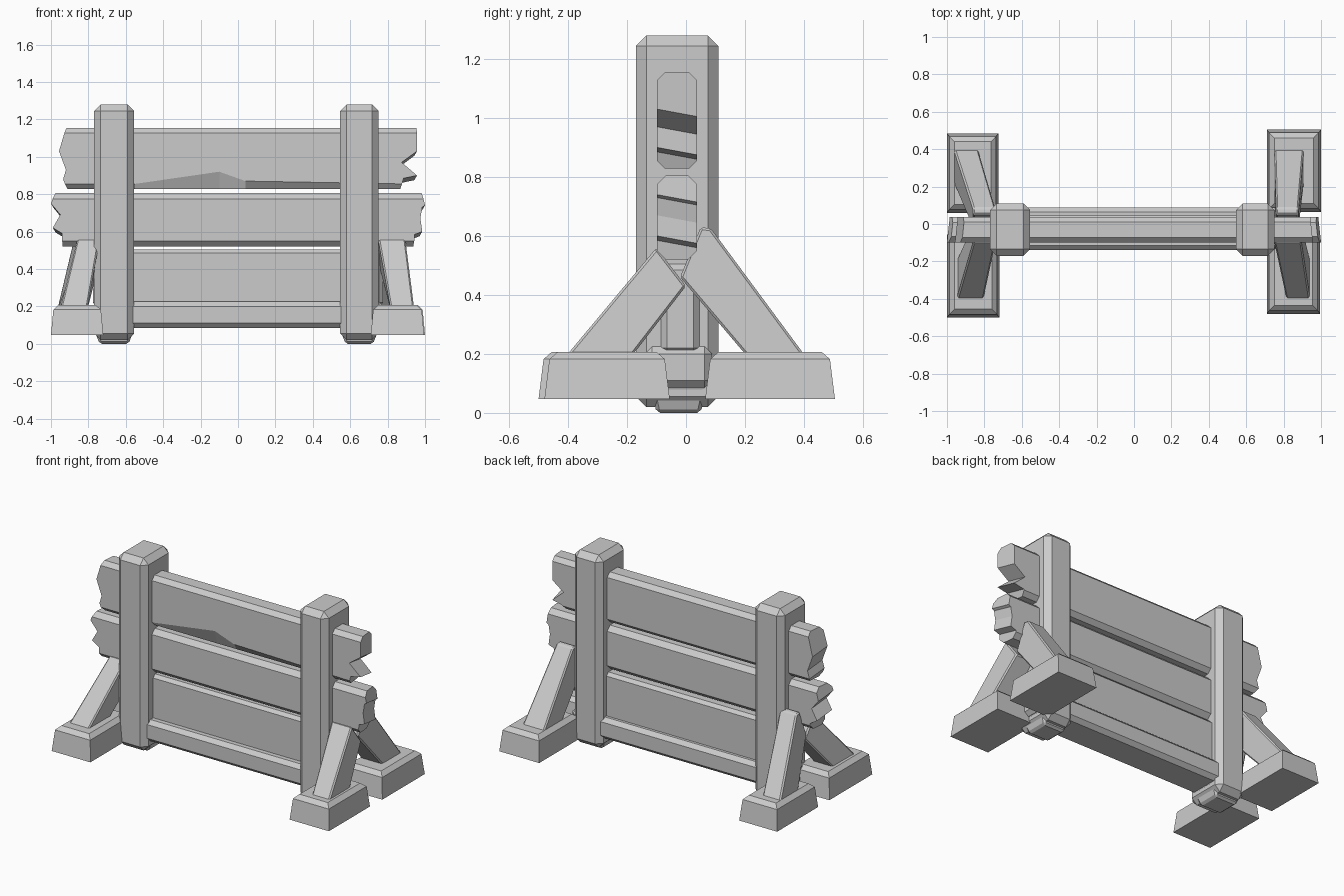
import bpy, bmesh
from mathutils import Vector

if "Cube" in bpy.data.objects:
    bpy.data.objects.remove(bpy.data.objects["Cube"])


def finish(name, bm, z_shift=0.0):
    bmesh.ops.recalc_face_normals(bm, faces=bm.faces)
    mesh = bpy.data.meshes.new(name)
    bm.to_mesh(mesh)
    bm.free()
    ob = bpy.data.objects.new(name, mesh)
    bpy.context.collection.objects.link(ob)
    return ob


def chamfer(bm, edges, width):
    bmesh.ops.bevel(bm, geom=list(edges), offset=width, segments=1,
                    affect='EDGES', clamp_overlap=True)


def loft(bm, ring_a, ring_b):
    a = [bm.verts.new(p) for p in ring_a]
    b = [bm.verts.new(p) for p in ring_b]
    bm.faces.new(a)
    bm.faces.new(b[::-1])
    n = len(a)
    for i in range(n):
        j = (i + 1) % n
        bm.faces.new((a[i], b[i], b[j], a[j]))


def rect(x0, x1, y0, y1, z):
    return [(x0, y0, z), (x1, y0, z), (x1, y1, z), (x0, y1, z)]


def block(name, bottom, top, width, keep=lambda e: True):
    bm = bmesh.new()
    loft(bm, bottom, top)
    chamfer(bm, [e for e in bm.edges if keep(e)], width)
    return finish(name, bm)


def plank(name, outline, y0, y1, z0, z1, width, dent=False):
    """Extruded front outline with slanted broken ends and chamfered long edges."""
    bm = bmesh.new()
    slant = lambda z: z - 0.025 if z0 + 0.01 < z < z1 - 0.01 else z
    loft(bm, [(x, y0, z) for x, z in outline],
         [(x * 0.985, y1, slant(z)) for x, z in outline])
    chamfer(bm, [e for e in bm.edges if abs(e.verts[0].co.x - e.verts[1].co.x) > 1.0], width)
    if dent:
        # Worn facet on the lower front edge
        for x in (-0.55, -0.1, 0.04):
            bmesh.ops.bisect_plane(bm, geom=bm.verts[:] + bm.edges[:] + bm.faces[:],
                                   plane_co=(x, 0, 0), plane_no=(1, 0, 0))
        for v in bm.verts:
            if v.co.y < y0 + 0.005 and v.co.z < (z0 + z1) / 2:
                if abs(v.co.x + 0.1) < 0.01:
                    v.co.z += 0.065
                elif abs(v.co.x - 0.04) < 0.01:
                    v.co.z += 0.015
    return finish(name, bm)


# Upright posts with small tapered footings
for side, x0, x1 in (("left", -0.77, -0.555), ("right", 0.545, 0.752)):
    block(f"{side}_post", rect(x0, x1, -0.17, 0.11, 0.02),
          rect(x0, x1, -0.17, 0.11, 1.28), 0.036)
    block(f"{side}_post_footing", rect(x0 + 0.03, x1 - 0.03, -0.10, 0.05, 0.0),
          rect(x0 - 0.005, x1 + 0.005, -0.12, 0.07, 0.09), 0.012)

# Two broken-ended planks that pass through the posts
plank("top_plank",
      [(-0.92, 1.155), (-0.957, 1.03), (-0.92, 0.93), (-0.935, 0.88), (-0.915, 0.828),
       (0.87, 0.828), (0.885, 0.885), (0.957, 0.90), (0.875, 0.97), (0.957, 1.03),
       (0.957, 1.155)], -0.098, 0.037, 0.828, 1.155, 0.035, dent=True)
plank("middle_plank",
      [(-0.98, 0.805), (-1.0, 0.75), (-0.95, 0.69), (-0.99, 0.62), (-0.94, 0.59),
       (-0.94, 0.52), (0.94, 0.52), (0.945, 0.585), (0.985, 0.60), (0.975, 0.67),
       (0.985, 0.73), (1.0, 0.74), (0.985, 0.805)], -0.098, 0.037, 0.52, 0.805, 0.03)

# Lower plank and bottom rail
block("lower_plank", rect(-0.775, 0.775, -0.085, 0.045, 0.20),
      rect(-0.775, 0.775, -0.085, 0.045, 0.505), 0.02)
block("bottom_rail", rect(-0.78, 0.78, -0.14, 0.088, 0.085),
      rect(-0.78, 0.78, -0.14, 0.088, 0.225), 0.025)

# Feet: x range, y range, slightly narrower on top
feet = {
    "front_left_foot": (-1.0, -0.72, -0.5, -0.055),
    "back_left_foot": (-1.0, -0.725, 0.06, 0.485),
    "front_right_foot": (0.71, 0.995, -0.48, -0.055),
    "back_right_foot": (0.71, 1.0, 0.065, 0.505),
}
for name, (x0, x1, y0, y1) in feet.items():
    block(name, rect(x0, x1, y0, y1, 0.047),
          rect(x0 + 0.015, x1 - 0.015, y0 + 0.02, y1 - 0.02, 0.207), 0.025,
          keep=lambda e: min(v.co.z for v in e.verts) > 0.15)

# Diagonal braces: side profile in y-z, x range at the foot and at the head
front = [(-0.43, 0.165), (-0.205, 0.165), (0.0, 0.43), (-0.10, 0.56)]
back = [(0.425, 0.165), (0.23, 0.165), (-0.02, 0.46), (0.05, 0.63), (0.085, 0.625)]
braces = {
    "front_left_brace": (front, (-0.955, -0.81), (-0.86, -0.74)),
    "back_left_brace": (back, (-0.97, -0.84), (-0.86, -0.74)),
    "front_right_brace": (front, (0.82, 0.945), (0.75, 0.895)),
    "back_right_brace": (back, (0.75, 0.91), (0.76, 0.88)),
}
for name, (profile, foot, head) in braces.items():
    rings = []
    for side in (0, 1):
        rings.append([(head[side] if z > 0.3 else foot[side], y, z) for y, z in profile])
    block(name, rings[0], rings[1], 0.008)
